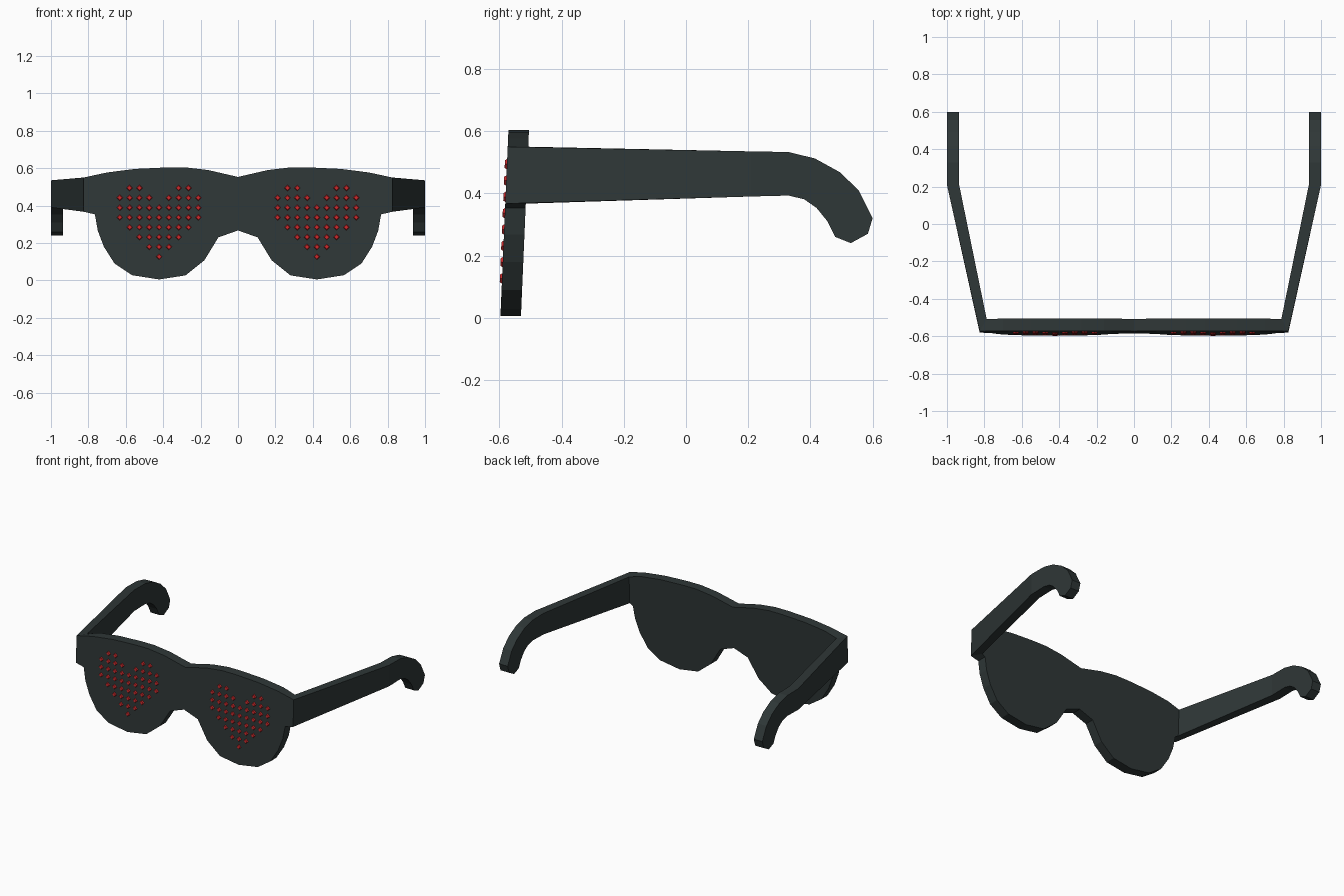
import bpy, bmesh

if "Cube" in bpy.data.objects:
    bpy.data.objects.remove(bpy.data.objects["Cube"])


def material(name, color):
    m = bpy.data.materials.new(name)
    m.diffuse_color = (*color, 1)
    m.use_nodes = True
    m.node_tree.nodes["Principled BSDF"].inputs["Base Color"].default_value = m.diffuse_color
    return m


def finish(name, bm, mat):
    bmesh.ops.recalc_face_normals(bm, faces=bm.faces)
    me = bpy.data.meshes.new(name)
    bm.to_mesh(me)
    bm.free()
    me.materials.append(mat)
    ob = bpy.data.objects.new(name, me)
    bpy.context.collection.objects.link(ob)
    return ob


def loft(bm, rings):
    """Skin a list of equal point rings and cap both ends."""
    rings = [[bm.verts.new(p) for p in r] for r in rings]
    for a, b in zip(rings, rings[1:]):
        n = len(a)
        for i in range(n):
            bm.faces.new((a[i], a[(i + 1) % n], b[(i + 1) % n], b[i]))
    bm.faces.new(rings[0])
    bm.faces.new(rings[-1])


def front_y(z):
    """The lens front leans back slightly."""
    return -0.597 + 0.043 * z


black = material("charcoal plastic", (0.028, 0.038, 0.038))
red = material("red light", (0.60, 0.022, 0.024))
THICK = 0.066
OUT, INN = 0.825, 0.788     # mitred corner, outside and inside

# Front plate: half outline from top centre round to bottom centre
half = [(0, .553), (.16, .59), (.28, .604), (.38, .604), (.55, .596), (.70, .577),
        (OUT, .55), (OUT, .367), (.765, .353), (.75, .267), (.717, .18), (.66, .09),
        (.567, .028), (.422, .005), (.28, .027), (.18, .107), (.105, .23), (0, .267)]
outline = half + [(-x, z) for x, z in half[-2:0:-1]]
bm = bmesh.new()
front = [(x, front_y(z), z) for x, z in outline]
back = [(max(-INN, min(INN, x)), front_y(z) + THICK, z) for x, z in outline]
loft(bm, [front, back])
finish("front_plate", bm, black)

# Temples: (upper y, z, lower y, z) sections ending in the ear hook
sections = [(None, .55, None, .367), (.21, .535, .21, .39), (.33, .533, .33, .393),
            (.415, .512, .38, .381), (.495, .468, .42, .353), (.555, .41, .455, .31),
            (.60, .32, .48, .26), (.585, .27, .53, .24)]
rings = []
for ty, tz, by, bz in sections:
    if ty is None:
        rings.append([(OUT, front_y(tz), tz), (INN, front_y(tz) + THICK, tz),
                      (INN, front_y(bz) + THICK, bz), (OUT, front_y(bz), bz)])
    else:
        rings.append([(1, ty, tz), (.935, ty, tz), (.935, by, bz), (1, by, bz)])
bm = bmesh.new()
loft(bm, rings)
temple = finish("temple_arms", bm, black)
temple.modifiers.new("mirror", 'MIRROR').use_clip = False

# Heart of small diamond lights on each lens: columns lit per row, top to bottom
rows = [(2, 3), (1, 4), (0, 4), (0, 4), (0, 3), (0, 2), (0, 1), (0, 0)]
STEP = 0.0525
for side, name in ((-1, "left_heart_lights"), (1, "right_heart_lights")):
    bm = bmesh.new()
    for r, (lo, hi) in enumerate(rows):
        for c in range(-4, 5):
            if lo <= abs(c) <= hi:
                x, z = side * .422 + c * STEP, .494 - r * STEP
                loft(bm, [[(x + dx * s, front_y(z + dz * s) - lift, z + dz * s)
                           for dx, dz in ((1, 0), (0, 1), (-1, 0), (0, -1))]
                          for s, lift in ((.018, -.002), (.012, .007))])
    finish(name, bm, red)
